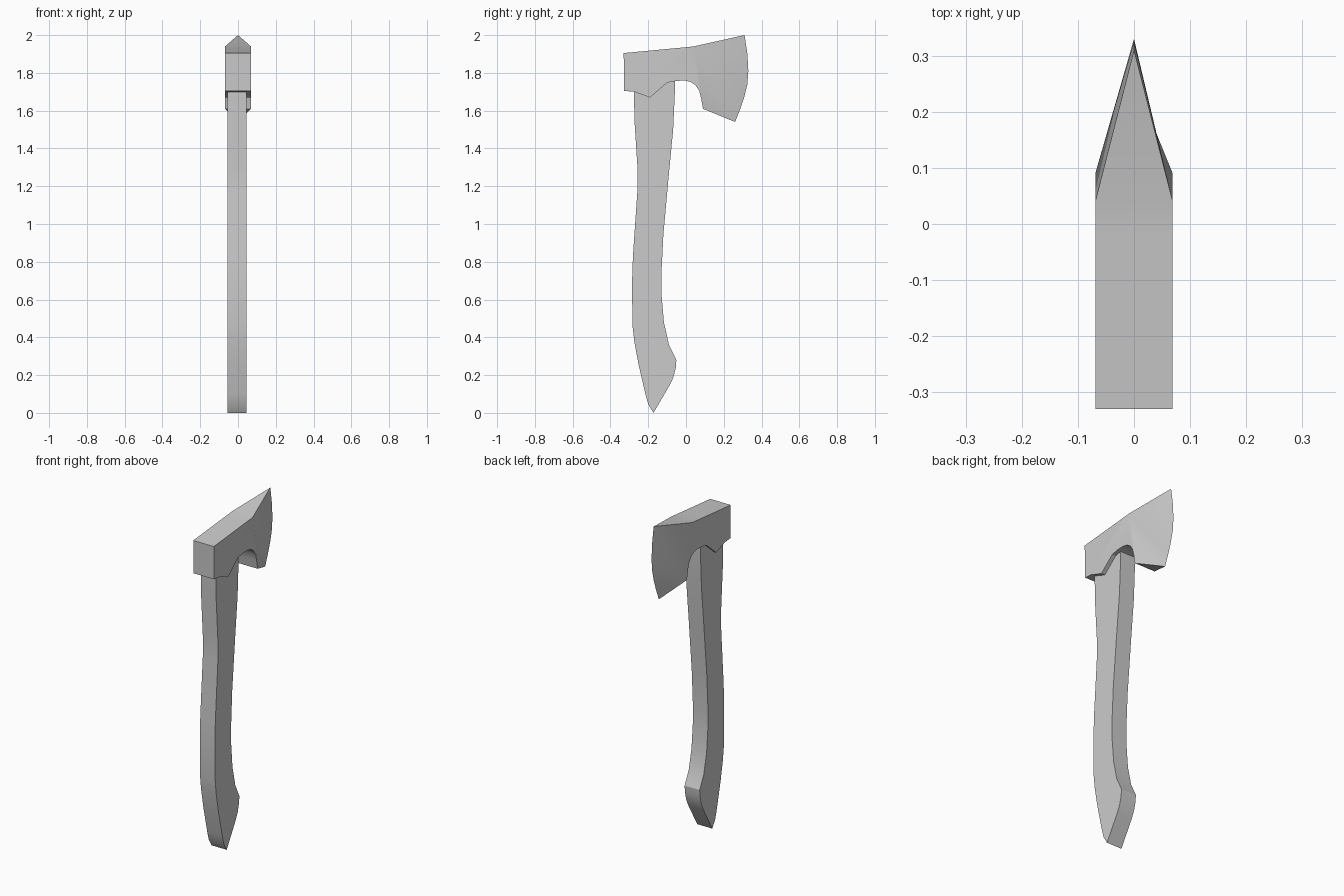
import bpy, bmesh, math

if "Cube" in bpy.data.objects:
    bpy.data.objects.remove(bpy.data.objects["Cube"])


def finish(name, bm):
    """Turn a bmesh into a named object, smooth along curves with sharp edges kept."""
    bmesh.ops.recalc_face_normals(bm, faces=bm.faces[:])
    mesh = bpy.data.meshes.new(name)
    bm.to_mesh(mesh)
    bm.free()
    ob = bpy.data.objects.new(name, mesh)
    bpy.context.collection.objects.link(ob)
    bpy.ops.object.select_all(action='DESELECT')
    ob.select_set(True)
    bpy.context.view_layer.objects.active = ob
    bpy.ops.object.shade_smooth_by_angle(angle=math.radians(25))
    return ob


def slab(bm, profile, x0, x1, open_edge=None):
    """Extrude a (y, z) profile between x0 and x1; returns both vertex rings."""
    rings = [[bm.verts.new((x, y, z)) for y, z in profile] for x in (x0, x1)]
    for ring in rings:
        bm.faces.new(ring)
    a, b = rings
    n = len(profile)
    for i in range(n):
        if i != open_edge:
            j = (i + 1) % n
            bm.faces.new((a[i], a[j], b[j], b[i]))
    return a, b


# Handle: curved side profile with a pointed, flared grip end
handle_profile = [
    (-0.172, 0.0), (-0.2, 0.045), (-0.215, 0.1), (-0.252, 0.26), (-0.274, 0.38),
    (-0.283, 0.46), (-0.286, 0.68), (-0.281, 0.83), (-0.257, 1.18), (-0.257, 1.3),
    (-0.273, 1.55), (-0.277, 1.80),
    (-0.057, 1.80), (-0.058, 1.72), (-0.068, 1.5), (-0.093, 1.24), (-0.12, 0.94),
    (-0.131, 0.72), (-0.129, 0.62), (-0.117, 0.48), (-0.09, 0.36), (-0.051, 0.28),
    (-0.054, 0.24), (-0.066, 0.19), (-0.087, 0.145),
]
bm = bmesh.new()
slab(bm, handle_profile, -0.056, 0.045)
finish("handle", bm)

# Axe head body: from the top cheek corner back round to the lower cheek corner
body_profile = [
    (0.04, 1.94), (-0.02, 1.934), (-0.33, 1.905), (-0.327, 1.705), (-0.275, 1.70), (-0.19, 1.67),
    (-0.1, 1.748), (-0.055, 1.757), (-0.01, 1.76), (0.025, 1.752), (0.05, 1.735),
    (0.07, 1.705), (0.08, 1.665), (0.09, 1.61),
]
# Cutting edge, top to bottom, on the centre plane
edge_profile = [(0.31, 2.0), (0.325, 1.9), (0.33, 1.81), (0.325, 1.74),
                (0.308, 1.67), (0.288, 1.61), (0.26, 1.54)]

bm = bmesh.new()
left, right = slab(bm, body_profile, -0.069, 0.069, open_edge=len(body_profile) - 1)
edge = [bm.verts.new((0, y, z)) for y, z in edge_profile]

# Blade wedge: each cheek fans out from one corner to the cutting edge
for hub in (left[-1], right[0]):
    for e0, e1 in zip(edge, edge[1:]):
        bm.faces.new((hub, e0, e1))
bm.faces.new((left[0], left[-1], edge[0]))
bm.faces.new((right[0], right[-1], edge[-1]))
bm.faces.new((left[0], right[0], edge[0]))
bm.faces.new((left[-1], right[-1], edge[-1]))
finish("axe_head", bm)
